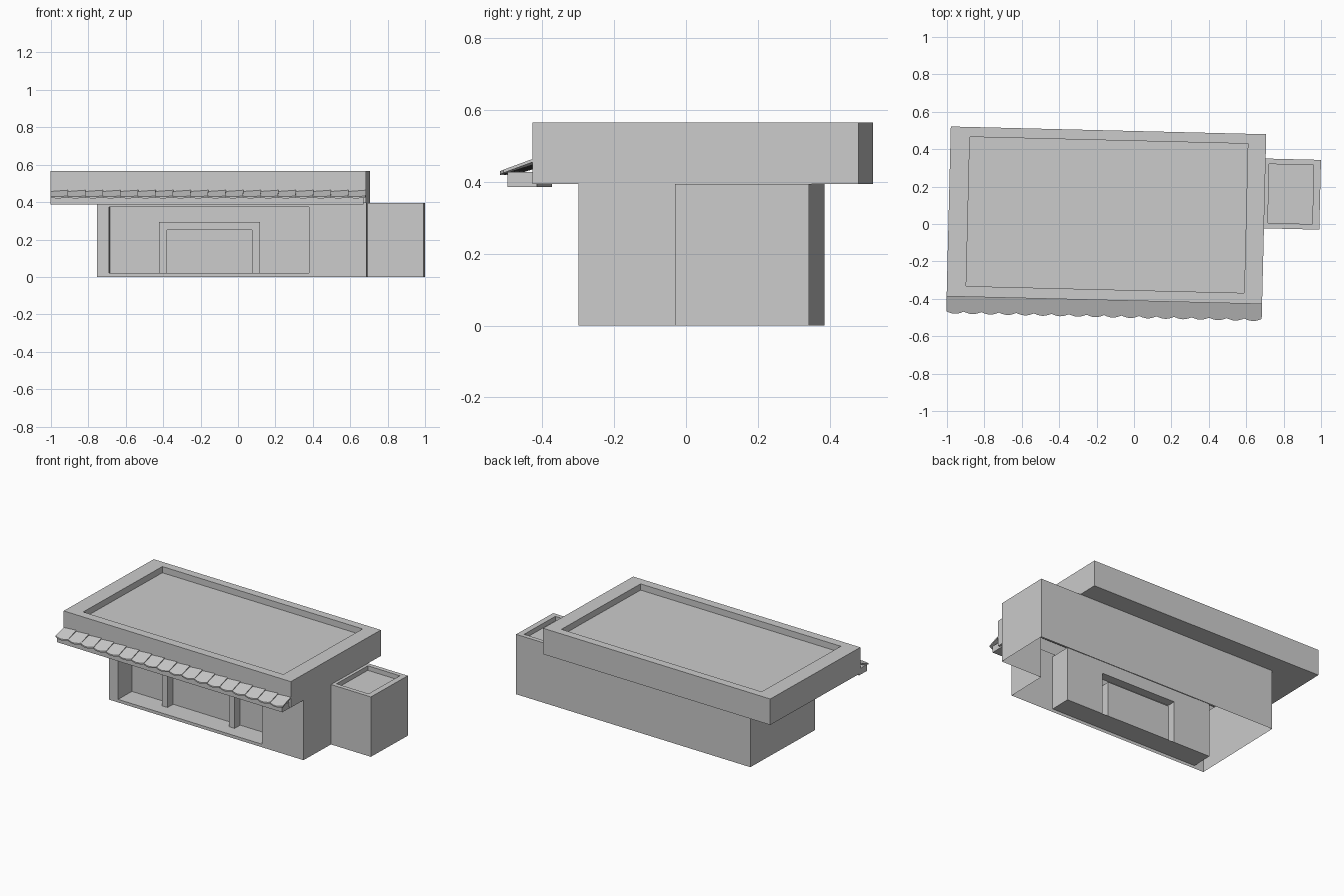
import bpy, math
from mathutils import Matrix

if "Cube" in bpy.data.objects:
    bpy.data.objects.remove(bpy.data.objects["Cube"])

# The whole building is turned slightly about z
TURN = Matrix.Rotation(-0.0245, 4, 'Z')


def make(name, faces):
    """Mesh object from a list of faces, each a list of points."""
    index, polys = {}, []
    for face in faces:
        poly = []
        for p in face:
            key = tuple(round(c, 5) for c in p)
            poly.append(index.setdefault(key, len(index)))
        polys.append(poly)
    mesh = bpy.data.meshes.new(name)
    mesh.from_pydata(list(index), [], polys)
    mesh.transform(TURN)
    mesh.update()
    obj = bpy.data.objects.new(name, mesh)
    bpy.context.collection.objects.link(obj)
    return obj


def flat(x0, x1, y0, y1, z):
    return [(x0, y0, z), (x1, y0, z), (x1, y1, z), (x0, y1, z)]


def upright(x0, x1, z0, z1, y):
    return [(x0, y, z0), (x1, y, z0), (x1, y, z1), (x0, y, z1)]


def chain(loops, skip=(), cap=True):
    """Bridge successive four-point loops; skip holds (step, side) pairs."""
    faces = []
    for s, (a, b) in enumerate(zip(loops, loops[1:])):
        for i in range(4):
            if (s, i) not in skip:
                j = (i + 1) % 4
                faces.append([a[i], a[j], b[j], b[i]])
    if cap:
        faces.append(loops[-1])
    return faces


L, R, F, B, H = -0.748, 0.695, -0.283, 0.367, 0.395   # body extents
SX, SY = 0.991, -0.006                                # side annex extents

# Body walls, open underneath and open to the annex
walls = chain([flat(L, R, F, B, 0), flat(L, R, F, B, H)], skip={(0, 0), (0, 1)}, cap=False)
walls.append([(R, F, 0), (R, SY, 0), (R, SY, H), (R, F, H)])
make("body_walls", walls)

# Shop front: wall, deep recess, raised door frame and door panel
WALL, FRAME = -0.143, -0.20
recess, outer, inner = (-0.682, 0.387, 0.02, 0.375), (-0.417, 0.122, 0.02, 0.295), (-0.376, 0.08, 0.02, 0.25)
make("shop_front", chain([
    upright(L, R, 0, H, F), upright(*recess, F), upright(*recess, WALL),
    upright(*outer, WALL), upright(*outer, FRAME),
    upright(*inner, FRAME), upright(*inner, WALL)],
    skip={(2, 0), (4, 0)}))

# Overhanging roof with sunken top, flush with the right wall
edge, rim = (-0.992, R, -0.411, 0.497), (-0.889, 0.598, -0.354, 0.444)
make("roof", chain([
    flat(L, R, F, B, H), flat(*edge, H), flat(*edge, 0.566),
    flat(*rim, 0.566), flat(*rim, 0.525)], skip={(0, 1)}))

# Side annex with sunken top
annex, annex_rim = (R, SX, SY, B), (0.715, 0.953, 0.023, 0.338)
make("side_annex", chain([
    flat(*annex, 0), flat(*annex, H), flat(*annex_rim, H), flat(*annex_rim, 0.365)],
    skip={(0, 3)}))

# Bar under the awning
bar = (-0.992, 0.682, -0.48, -0.398)
make("awning_bar", [flat(*bar, 0.386)[::-1]] + chain([flat(*bar, 0.386), flat(*bar, 0.428)]))

# Awning of overlapping round-ended tiles
COUNT, ARC = 18, 6
WIDTH = (R + 0.992) / COUNT


def tile(x0):
    def point(u, t, drop):
        y = -0.411 - 0.092 * t
        z = 0.457 - 0.029 * t + 0.007 * u * (1 - 0.7 * t) - drop
        return (x0 + u * WIDTH, y, z)
    ends = [(i / ARC, 0.87 + 0.13 * math.sin(math.pi * i / ARC)) for i in range(ARC + 1)]
    outline = ends + [(1, 0), (0, 0)]
    top = [point(u, t, 0) for u, t in outline]
    low = [point(u, t, 0.009) for u, t in outline]
    n = len(outline)
    sides = [[low[i], low[(i + 1) % n], top[(i + 1) % n], top[i]] for i in range(n)]
    return [top, low[::-1]] + sides


for k in range(COUNT):
    make(f"awning_tile_{k + 1}", tile(-0.992 + k * WIDTH))
